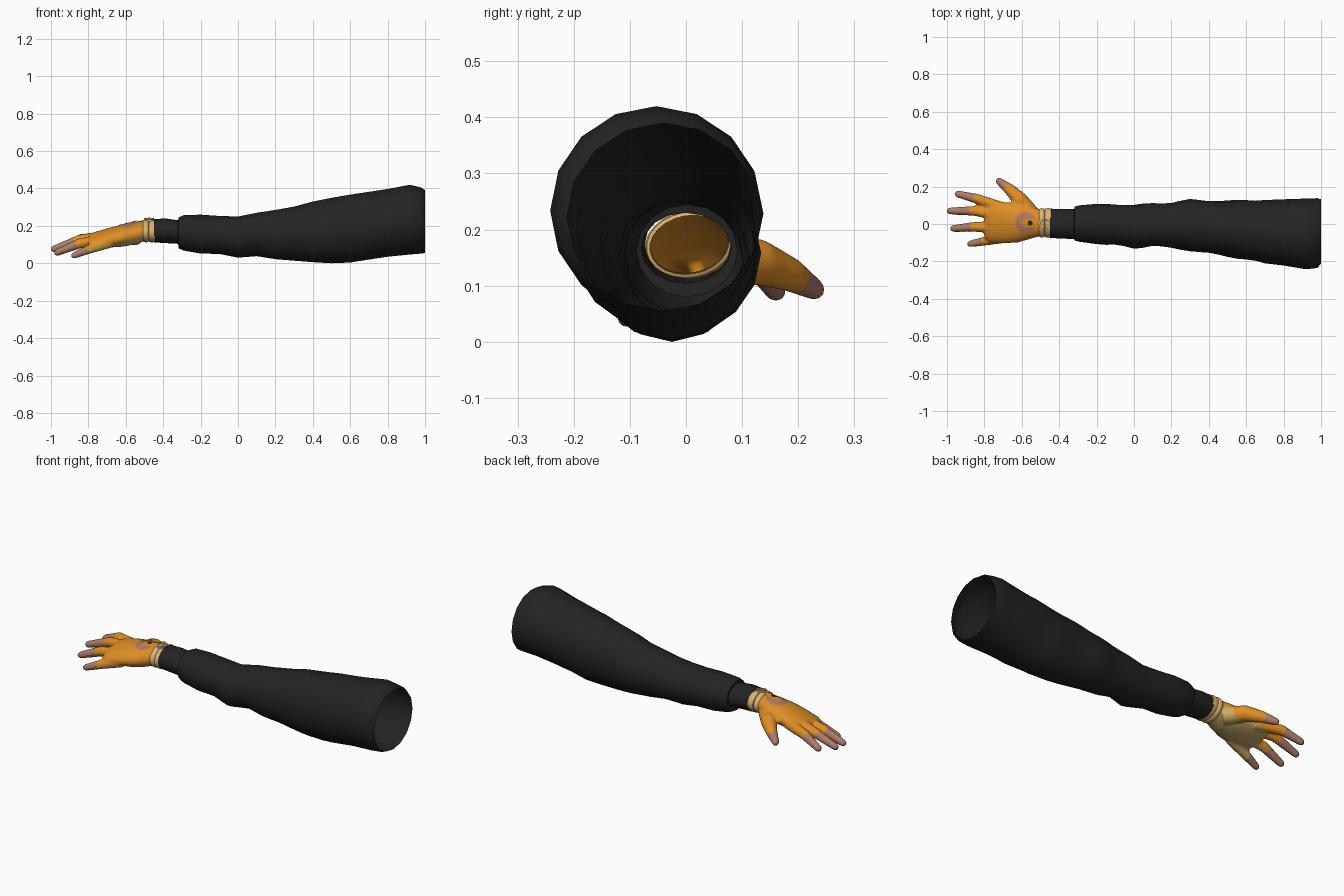
import bpy, bmesh, math
from mathutils import Vector
from mathutils.bvhtree import BVHTree
from mathutils.geometry import intersect_point_line

if "Cube" in bpy.data.objects:
    bpy.data.objects.remove(bpy.data.objects["Cube"])


def material(name, rgb):
    m = bpy.data.materials.new(name)
    m.diffuse_color = (*rgb, 1)
    m.use_nodes = True
    m.node_tree.nodes["Principled BSDF"].inputs["Base Color"].default_value = m.diffuse_color
    return m


BLACK = material("black cloth", (0.017, 0.017, 0.017))
ORANGE = material("orange leather", (0.74, 0.27, 0.018))
CREAM = material("tan palm leather", (0.58, 0.40, 0.14))
STRAP = material("light tan strap", (0.70, 0.46, 0.17))
SKIN = material("skin", (0.42, 0.20, 0.135))
DARK = material("dark metal", (0.02, 0.018, 0.015))


def make_object(name, bm, mats, angle=50):
    me = bpy.data.meshes.new(name)
    bm.to_mesh(me)
    bm.free()
    ob = bpy.data.objects.new(name, me)
    bpy.context.collection.objects.link(ob)
    for m in mats:
        me.materials.append(m)
    bpy.ops.object.select_all(action='DESELECT')
    ob.select_set(True)
    bpy.context.view_layer.objects.active = ob
    bpy.ops.object.shade_smooth_by_angle(angle=math.radians(angle))
    return ob


def section(x, yc, zc, ry, rz, n=16, roll=0.0, wrinkle=None):
    """Elliptical cross-section in the yz plane."""
    pts = []
    for i in range(n):
        a = 2 * math.pi * i / n
        k = wrinkle(a) if wrinkle else 1
        u, v = ry * k * math.cos(a), rz * k * math.sin(a)
        pts.append(Vector((x, yc + u * math.cos(roll) - v * math.sin(roll),
                           zc + u * math.sin(roll) + v * math.cos(roll))))
    return pts


def loft(bm, rings, caps=False, closed=False):
    rows = [[bm.verts.new(p) for p in r] for r in rings]
    pairs = list(zip(rows, rows[1:])) + ([(rows[-1], rows[0])] if closed else [])
    for a, b in pairs:
        for i in range(len(a)):
            j = (i + 1) % len(a)
            bm.faces.new((a[i], a[j], b[j], b[i]))
    if caps:
        bm.faces.new(rows[0][::-1])
        bm.faces.new(rows[-1])
    bmesh.ops.recalc_face_normals(bm, faces=bm.faces)


def finger(bm, pts, radii):
    """Tapered tube along a path with a rounded tip."""
    pts = [Vector(p) for p in pts]
    d = (pts[-1] - pts[-2]).normalized()
    end, r = pts[-1], radii[-1]
    path = pts + [end + d * r * 0.6, end + d * r]
    radii = list(radii) + [r * 0.82, r * 0.4]
    rings = []
    for i, (p, r) in enumerate(zip(path, radii)):
        t = (path[min(i + 1, len(path) - 1)] - path[max(i - 1, 0)]).normalized()
        side = t.cross(Vector((0, 0, 1))).normalized()
        up = side.cross(t)
        rings.append([p + side * r * math.cos(a) + up * r * math.sin(a)
                      for a in [2 * math.pi * k / 12 for k in range(12)]])
    loft(bm, rings, caps=True)


# Sleeve: x, z top, z bottom, y max, y min
rows = [(-0.45, .235, .112, .082, -.074), (-0.39, .24, .108, .08, -.078),
        (-0.32, .23, .104, .08, -.08), (-0.318, .245, .08, .092, -.088),
        (-0.29, .257, .068, .1, -.095), (-0.2, .26, .052, .105, -.105),
        (-0.1, .253, .05, .105, -.112), (0, .25, .03, .102, -.132),
        (0.1, .27, .038, .11, -.115), (0.2, .285, .022, .115, -.13),
        (0.3, .303, .014, .13, -.142), (0.4, .33, .006, .126, -.158),
        (0.5, .35, 0, .122, -.172), (0.6, .367, .004, .13, -.192),
        (0.7, .382, .02, .128, -.21), (0.8, .397, .035, .132, -.222),
        (0.92, .42, .047, .136, -.242), (0.98, .405, .052, .138, -.235),
        (1.0, .39, .055, .132, -.212)]
rings = []
for n, a in enumerate(rows):
    b = rows[min(n + 1, len(rows) - 1)]
    for s in range(2 if 4 < n < 16 else 1):
        x, zt, zb, yt, yb = [p + (q - p) * s / 2 for p, q in zip(a, b)]
        amp = 0.03 if -0.28 < x < 0.75 else 0
        rings.append(section(x, (yt + yb) / 2, (zt + zb) / 2, (yt - yb) / 2, (zt - zb) / 2,
                             wrinkle=lambda t: 1 + amp * math.sin(2 * t + 27 * x) * math.cos(t) ** 2))
bm = bmesh.new()
loft(bm, rings)
make_object("sleeve", bm, [BLACK])

# Hand volumes: palm and five fingers, fused by a voxel remesh
bm = bmesh.new()
ROLL = 0.17
palm = [(-0.40, .005, .177, .068, .05), (-0.50, .007, .172, .072, .053),
        (-0.56, .008, .158, .09, .058), (-0.62, .005, .148, .105, .058),
        (-0.70, .007, .135, .113, .049), (-0.77, .01, .125, .11, .037),
        (-0.80, .012, .12, .088, .022)]
loft(bm, [section(*p, n=24, roll=ROLL) for p in palm], caps=True)
R = (.031, .027, .019)
fingers = {  # path, radii, distance back from tip where bare skin starts
    "index": ([(-.70, .085, .14), (-.84, .135, .13), (-.94, .16, .09)], R, .10),
    "middle": ([(-.70, .04, .145), (-.85, .07, .125), (-.983, .07, .077)], R, .115),
    "ring": ([(-.70, -.02, .133), (-.85, -.015, .105), (-.965, -.024, .058)], R, .105),
    "pinky": ([(-.68, -.07, .113), (-.79, -.09, .077), (-.875, -.106, .043)],
              (.03, .025, .018), .075),
    "thumb": ([(-.54, .045, .14), (-.61, .13, .142), (-.665, .185, .12), (-.72, .228, .094)],
              (.045, .042, .031, .02), .05)}
for path, radii, _ in fingers.values():
    finger(bm, path, radii)
hand = make_object("gloved_hand", bm, [])
rm = hand.modifiers.new("fuse", 'REMESH')
rm.mode, rm.voxel_size = 'VOXEL', 0.007
sm = hand.modifiers.new("soften", 'SMOOTH')
sm.factor, sm.iterations = 0.5, 5
fused = bpy.data.meshes.new_from_object(hand.evaluated_get(bpy.context.evaluated_depsgraph_get()))
hand.modifiers.clear()

# Open the wrist and cut clean colour borders
bm = bmesh.new()
bm.from_mesh(fused)


def cut(co, no, faces, clear=False):
    geom = {g for f in faces for g in (*f.verts, *f.edges, f)}
    bmesh.ops.bisect_plane(bm, geom=list(geom), dist=1e-5, plane_co=co, plane_no=no, clear_outer=clear)


cut((-.45, 0, 0), (1, 0, 0), bm.faces[:], clear=True)
mid, up = Vector((-.6, 0, .133)), Vector((-.2, -.17, 1)).normalized()
cut(mid, up, bm.faces[:])
cut((0, .115, 0), (0, 1, 0), bm.faces[:])


def near(c, a, b):
    q, t = intersect_point_line(c, a, b)
    return (c - (a + (b - a) * max(0, min(1, t)))).length < 0.034


tips = []
for path, _, back in fingers.values():
    a, b = Vector(path[-2]), Vector(path[-1])
    d = (b - a).normalized()
    co = b - d * back
    cut(co, d, [f for f in bm.faces if near(f.calc_center_median(), a, b)])
    tips.append((a, b, co, d))
for f in bm.faces:
    c = f.calc_center_median()
    f.material_index = 1 if (c - mid).dot(up) < 0 and c.y < .115 else 0
    if any((c - co).dot(d) > 0 and near(c, a, b) for a, b, co, d in tips):
        f.material_index = 2
tree = BVHTree.FromBMesh(bm)
bm.to_mesh(hand.data)
bm.free()
for m in (ORANGE, CREAM, SKIN):
    hand.data.materials.append(m)
hand.data.shade_smooth()


def surface(x, y, lift):
    p = tree.ray_cast(Vector((x, y, 1)), Vector((0, 0, -1)))[0]
    return p + Vector((0, 0, lift))


def plate(name, x, y, rx, ry, mat, lift, power=1.0):
    """Thin patch laid on the back of the hand; power < 1 squares the outline."""
    bm = bmesh.new()
    shape = lambda v: math.copysign(abs(v) ** power, v)
    rings = [[surface(x + rx * s * shape(math.cos(a)), y + ry * s * shape(math.sin(a)), lift)
              for a in [2 * math.pi * k / 24 for k in range(24)]] for s in (1, .7, .4, .1)]
    loft(bm, rings)
    bm.faces.new([v for v in bm.verts][-24:])
    bmesh.ops.recalc_face_normals(bm, faces=bm.faces)
    make_object(name, bm, [mat])


# Bare-skin opening on the back of the hand, with closing tab and snap
plate("back_opening", -.58, .008, .055, .056, SKIN, .002)
plate("closing_tab", -.555, .005, .05, .024, ORANGE, .005, .5)
plate("snap", -.555, .005, .013, .013, DARK, .009)

# Wrist strap: two rounded bands
for name, x0, x1 in (("strap_front", -.508, -.478), ("strap_back", -.478, -.44)):
    bm = bmesh.new()
    prof = [(x0, 0), (x0 + .003, .006), ((x0 + x1) / 2, .009), (x1 - .003, .006), (x1, 0)]
    loft(bm, [section(x, .006, .173, .071 + r, .052 + r, n=24, roll=ROLL) for x, r in prof],
         closed=True)
    make_object(name, bm, [STRAP])

# Round buckle lying on the strap
bm = bmesh.new()
loft(bm, [[Vector((-.475 + r * math.cos(a), r * math.sin(a), z + .17 * r * math.sin(a)))
           for a in [2 * math.pi * k / 20 for k in range(20)]]
          for r, z in ((.018, .229), (.027, .229), (.027, .239), (.018, .239))], closed=True)
make_object("strap_ring", bm, [STRAP])
